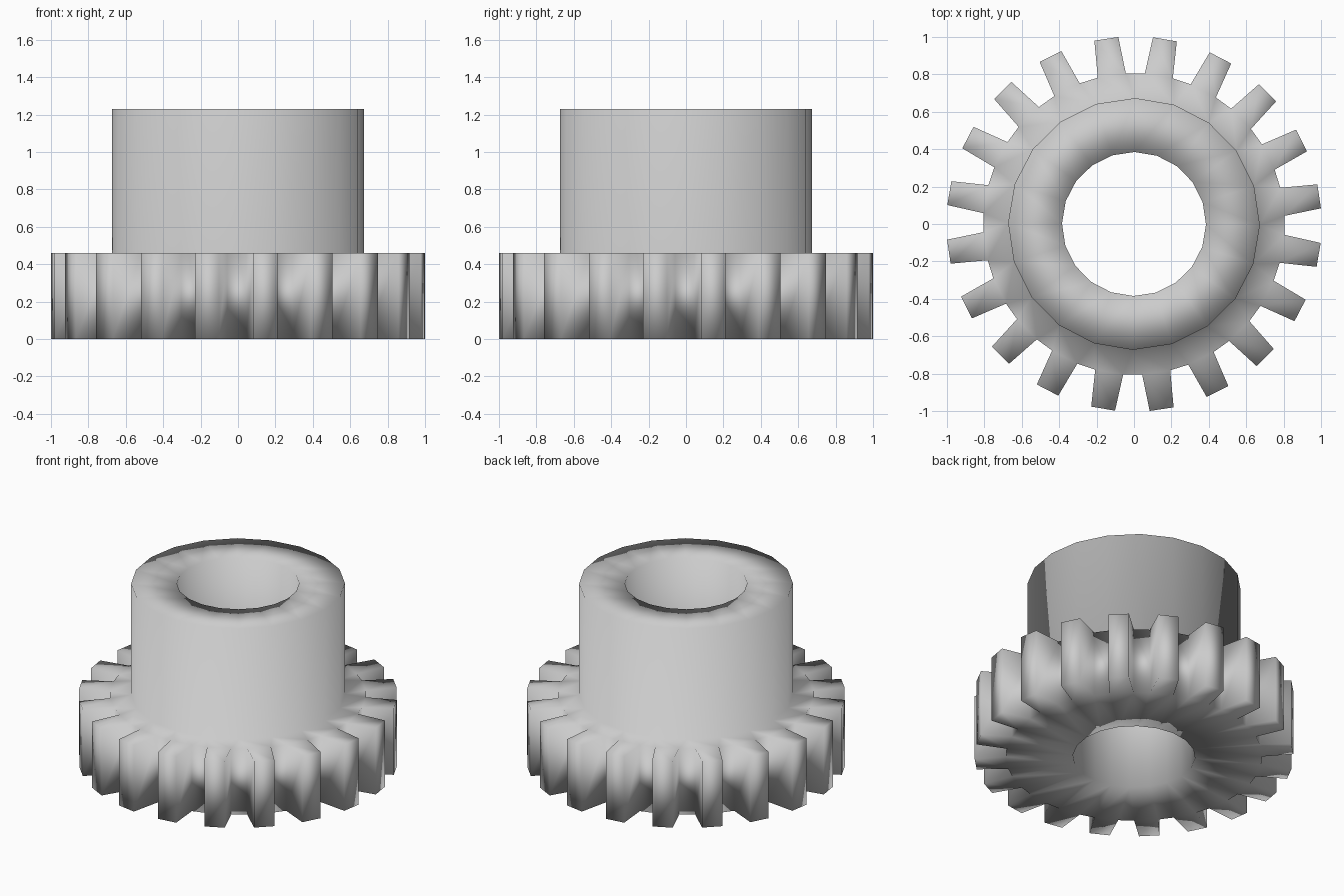
import bpy, bmesh
from math import radians, cos, sin

if "Cube" in bpy.data.objects:
    bpy.data.objects.remove(bpy.data.objects["Cube"])

N = 20                # teeth and sides
STEP = 360 / N
OFFSET = -0.5         # slight twist of the whole wheel
H_GEAR, H_HUB = 0.46, 1.23
R_HOLE, R_HUB, R_ROOT, R_TIP = 0.385, 0.673, 0.806, 1.003

bm = bmesh.new()


def vert(r, deg, z):
    a = radians(deg + OFFSET)
    return bm.verts.new((r * cos(a), r * sin(a), z))


def ring(r, z):
    return [vert(r, i * STEP, z) for i in range(N)]


def bridge(a, b):
    n = len(a)
    for i in range(n):
        j = (i + 1) % n
        bm.faces.new((a[i], a[j], b[j], b[i]))


def tooth_outline(z):
    # per tooth: root, tip, tip, root
    pts = []
    for i in range(N):
        mid = (i + 0.5) * STEP
        for r, d in ((R_ROOT, -5.4), (R_TIP, -3.7), (R_TIP, 3.7), (R_ROOT, 5.4)):
            pts.append(vert(r, mid + d, z))
    return pts


def gear_face(inner, outer):
    # flat side of the toothed disc
    for i in range(N):
        j = (i + 1) % N
        r0, t0, t1, r1 = outer[4 * i:4 * i + 4]
        bm.faces.new((r0, t0, t1, r1))
        bm.faces.new((inner[i], r0, r1, inner[j]))
        bm.faces.new((inner[j], r1, outer[4 * j]))


# toothed disc
hole_low, hub_low = ring(R_HOLE, 0), ring(R_HUB, H_GEAR)
teeth_low, teeth_high = tooth_outline(0), tooth_outline(H_GEAR)
gear_face(hole_low, teeth_low)
gear_face(hub_low, teeth_high)
bridge(teeth_low, teeth_high)

# hub and bore
hub_top, hole_top = ring(R_HUB, H_HUB), ring(R_HOLE, H_HUB)
bridge(hub_low, hub_top)
bridge(hub_top, hole_top)
bridge(hole_top, hole_low)

bmesh.ops.recalc_face_normals(bm, faces=bm.faces)
for f in bm.faces:
    f.smooth = True
mesh = bpy.data.meshes.new("gear_with_hub")
bm.to_mesh(mesh)
bm.free()
bpy.context.collection.objects.link(bpy.data.objects.new("gear_with_hub", mesh))
